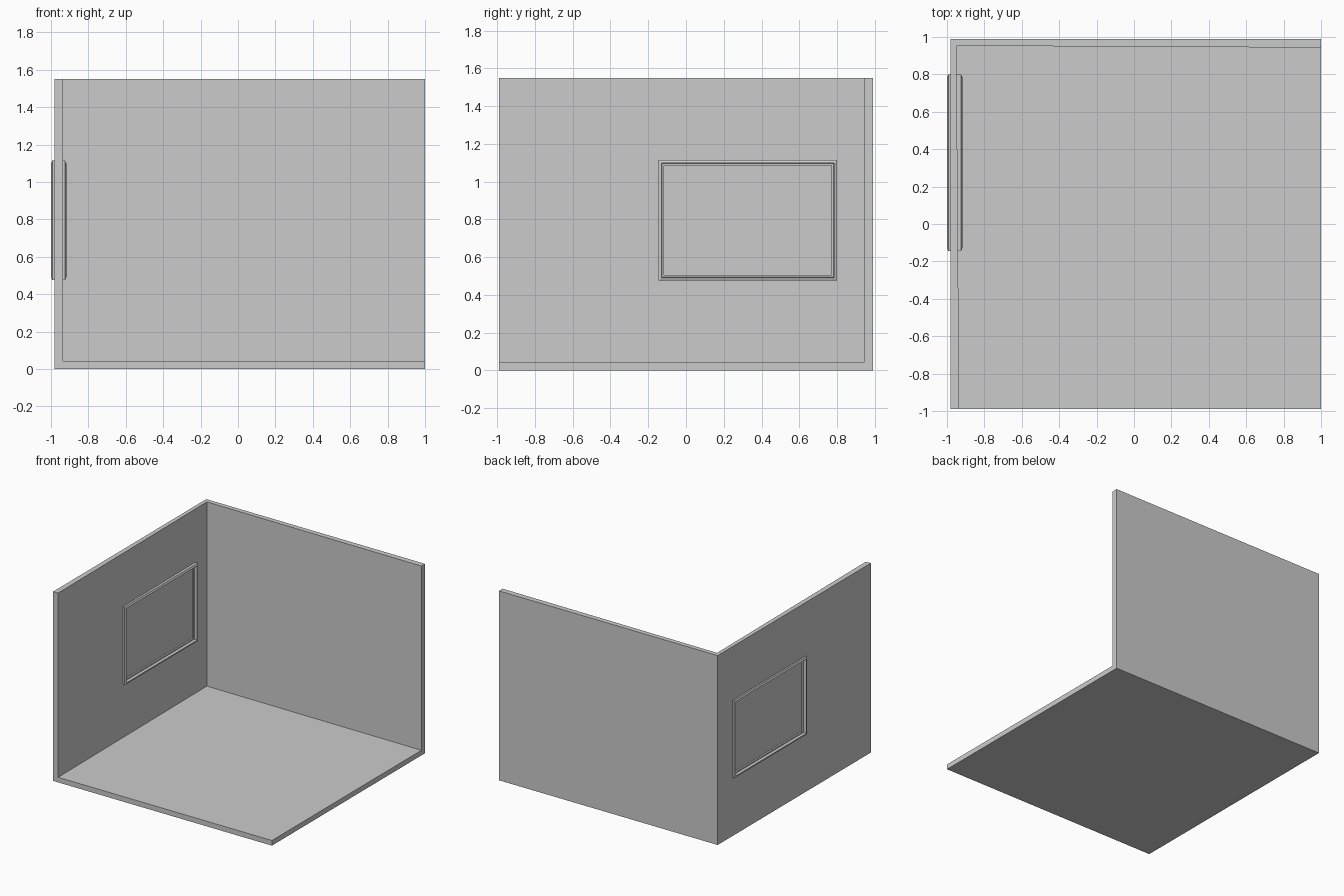
import bpy, bmesh

if "Cube" in bpy.data.objects:
    bpy.data.objects.remove(bpy.data.objects["Cube"])


def make_object(name, bm):
    bmesh.ops.recalc_face_normals(bm, faces=bm.faces)
    mesh = bpy.data.meshes.new(name)
    bm.to_mesh(mesh)
    bm.free()
    obj = bpy.data.objects.new(name, mesh)
    bpy.context.collection.objects.link(obj)
    return obj


def prism(name, outline, z0, z1):
    """Extrude an xy outline between two heights."""
    bm = bmesh.new()
    face = bm.faces.new([bm.verts.new((x, y, z0)) for x, y in outline])
    new = bmesh.ops.extrude_face_region(bm, geom=[face])["geom"]
    top = [v for v in new if isinstance(v, bmesh.types.BMVert)]
    bmesh.ops.translate(bm, verts=top, vec=(0, 0, z1 - z0))
    return make_object(name, bm)


def box(name, x0, x1, y0, y1, z0, z1):
    return prism(name, [(x0, y0), (x1, y0), (x1, y1), (x0, y1)], z0, z1)


def cut(target, cutter):
    cutter.hide_render = True
    cutter.hide_set(True)
    mod = target.modifiers.new("cut", "BOOLEAN")
    mod.operation = "DIFFERENCE"
    mod.solver = "EXACT"
    mod.object = cutter


# Window placement in the left wall
WX = -0.959
Y0, Y1, Z0, Z1 = -0.145, 0.80, 0.476, 1.114


def window_rect(inset):
    return Y0 + inset, Y1 - inset, Z0 + inset, Z1 - inset


# Room shell: floor plus left and back walls, with slightly tapered inner faces
room = box("room_shell", -0.98, 0.99 + 0.01, -0.99, 0.99, 0, 1.55)
cut(room, prism("room_interior_cutter",
                [(-0.9335, -1.2), (1.2, -1.2), (1.2, 0.942), (-0.949, 0.953)],
                0.042, 1.8))
cut(room, box("window_opening_cutter", -1.2, -0.8, *window_rect(0.01), ))

# Window frame: stepped profile (inset, depth) swept around the rectangle
half = [(0.0, 0.034), (0.016, 0.041), (0.018, 0.018), (0.029, 0.018)]
profile = half + [(i, -d) for i, d in reversed(half)]
bm = bmesh.new()
rings = []
for inset, depth in profile:
    y0, y1, z0, z1 = window_rect(inset)
    rings.append([bm.verts.new((WX + depth, y, z))
                  for y, z in ((y0, z0), (y1, z0), (y1, z1), (y0, z1))])
for k, ring in enumerate(rings):
    nxt = rings[(k + 1) % len(rings)]
    for i in range(4):
        j = (i + 1) % 4
        bm.faces.new((ring[i], ring[j], nxt[j], nxt[i]))
make_object("window_frame", bm)

# Window pane, its edges tucked into the frame
box("window_pane", WX - 0.005, WX + 0.005, *window_rect(0.025))
